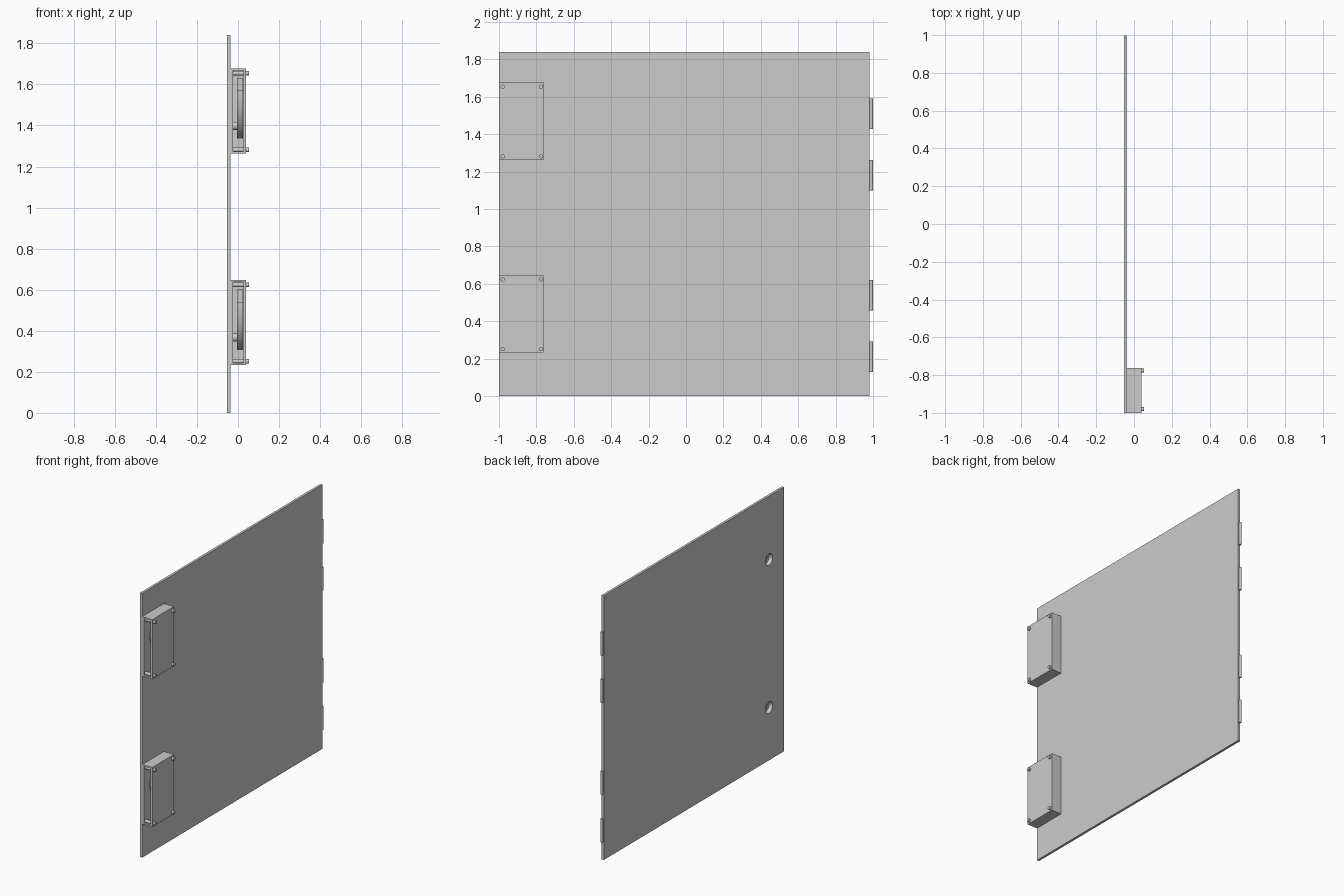
import bpy, bmesh
from math import sin, cos, pi, radians
from mathutils import Matrix

if "Cube" in bpy.data.objects:
    bpy.data.objects.remove(bpy.data.objects["Cube"])


def finish(name, bm, smooth=False):
    bmesh.ops.recalc_face_normals(bm, faces=bm.faces)
    me = bpy.data.meshes.new(name)
    bm.to_mesh(me)
    bm.free()
    ob = bpy.data.objects.new(name, me)
    bpy.context.collection.objects.link(ob)
    if smooth:
        select(ob)
        bpy.ops.object.shade_smooth_by_angle(angle=radians(30))
    return ob


def select(ob):
    bpy.ops.object.select_all(action='DESELECT')
    ob.select_set(True)
    bpy.context.view_layer.objects.active = ob


def box(name, lo, hi):
    bm = bmesh.new()
    size = [b - a for a, b in zip(lo, hi)]
    mid = [(a + b) / 2 for a, b in zip(lo, hi)]
    bmesh.ops.create_cube(bm, size=1, matrix=Matrix.Translation(mid) @ Matrix.Diagonal((*size, 1)))
    return finish(name, bm)


def cylinder(name, centre, r, length, axis='X', segs=32):
    bm = bmesh.new()
    rot = Matrix.Rotation(pi / 2, 4, 'Y') if axis == 'X' else Matrix.Identity(4)
    bmesh.ops.create_cone(bm, cap_ends=True, segments=segs, radius1=r, radius2=r,
                          depth=length, matrix=Matrix.Translation(centre) @ rot)
    return finish(name, bm, True)


def cut(ob, cutter):
    mod = ob.modifiers.new("cut", 'BOOLEAN')
    mod.operation = 'DIFFERENCE'
    mod.solver = 'EXACT'
    mod.object = cutter
    select(ob)
    bpy.ops.object.modifier_apply(modifier=mod.name)
    bpy.data.objects.remove(cutter)


def plate(name, outline, x0, x1):
    # extrude a (y, z) outline along x
    bm = bmesh.new()
    face = bm.faces.new([bm.verts.new((x0, y, z)) for y, z in outline])
    ext = bmesh.ops.extrude_face_region(bm, geom=[face])
    verts = [g for g in ext["geom"] if isinstance(g, bmesh.types.BMVert)]
    bmesh.ops.translate(bm, verts=verts, vec=(x1 - x0, 0, 0))
    return finish(name, bm, True)


BACK, SKIN, LID = -0.054, -0.037, 0.040
KEY_Y, KEY_Z = -0.837, 0.165

# door panel
panel = box("door_panel", (BACK, -1, 0), (SKIN, 0.982, 1.84))

for i, z in enumerate((0.233, 1.263)):
    # lock housing, open on the door edge
    housing = box(f"lock_housing_{i}", (SKIN, -1, z), (LID, -0.762, z + 0.415))
    cut(housing, box("pocket_cutter", (-0.025, -1.1, z + 0.011), (0.026, -0.774, z + 0.404)))

    # round spindle hole through panel and housing wall
    for part in (panel, housing):
        cut(part, cylinder("hole_cutter", (-0.04, KEY_Y, z + KEY_Z - 0.03), 0.04, 0.06))

    # curved latch hook inside the housing
    cz = z + 0.307
    outline = [(-0.80 - 0.17 * cos(t), cz - 0.233 * sin(t))
               for t in (k * pi / 2 / 16 for k in range(17))]
    outline += [(-0.785, z + 0.09), (-0.785, z + 0.367), (-0.93, z + 0.367), (-0.93, cz)]
    plate(f"latch_hook_{i}", outline, -0.004, 0.025)

    # spindle carrying the hook
    cylinder(f"spindle_{i}", (-0.0145, KEY_Y, z + KEY_Z - 0.03), 0.02, 0.021)

    # corner screws running through the housing
    for y in (-0.98, -0.776):
        for dz in (0.018, 0.391):
            cylinder(f"screw_{i}", (0.014, y, z + dz), 0.011, 0.080, segs=20)

# hinge knuckles on the far edge
for z in (0.21, 0.54, 1.18, 1.51):
    cylinder("hinge_knuckle", (-0.0455, 0.991, z), 0.009, 0.163, axis='Z', segs=20)
